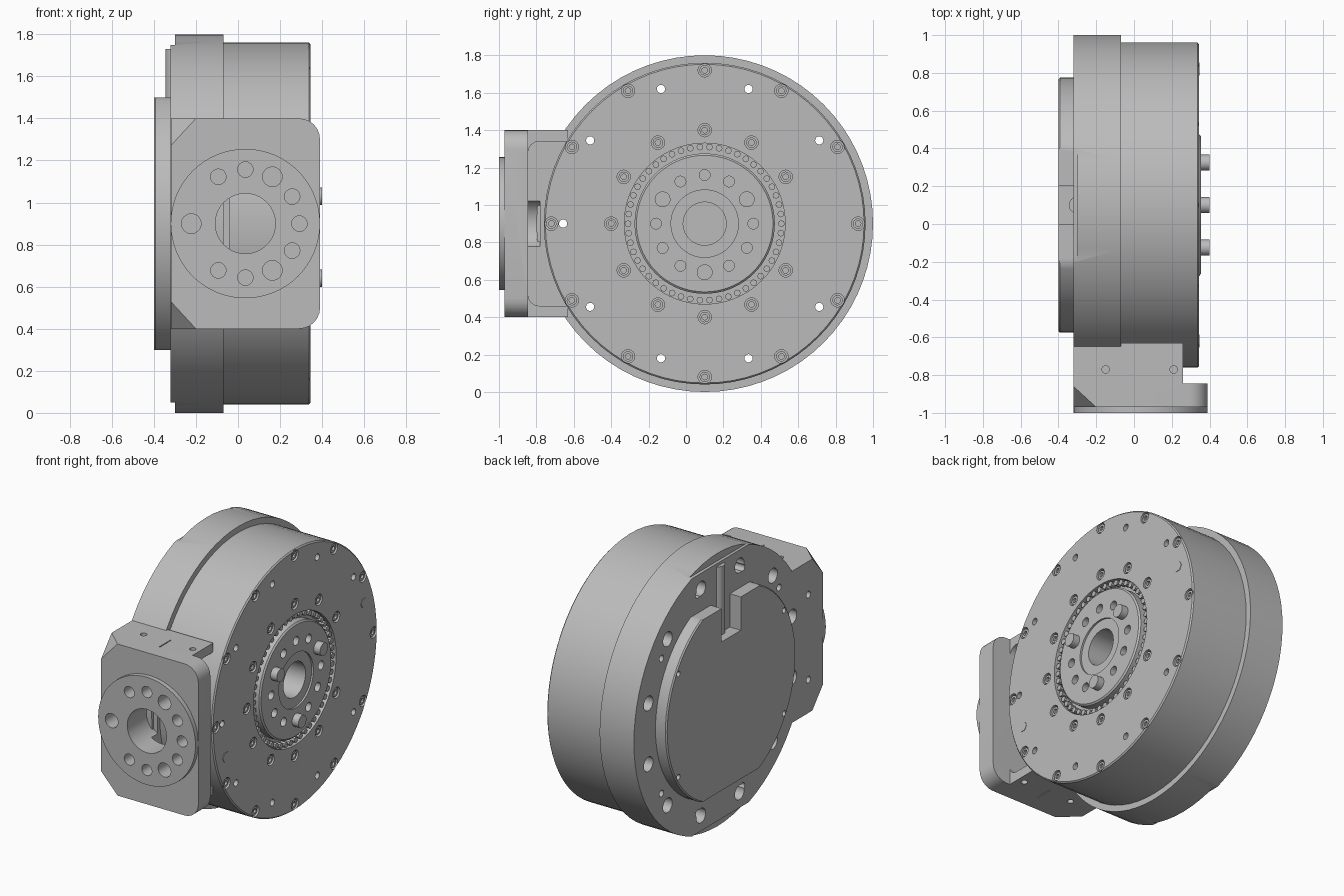
import bpy, bmesh
from math import cos, sin, radians, pi
from mathutils import Matrix, Vector

old = bpy.data.objects.get("Cube")
if old:
    bpy.data.objects.remove(old, do_unlink=True)

grey = bpy.data.materials.new("machined_grey")
grey.use_nodes = True
COLOUR = (0.5, 0.5, 0.5, 1)
grey.diffuse_color = COLOUR
grey.node_tree.nodes["Principled BSDF"].inputs["Base Color"].default_value = COLOUR

CY, CZ = 0.1, 0.9          # main axis, parallel to x
TURN = {"x": Matrix.Rotation(pi / 2, 4, "Y"),
        "y": Matrix.Rotation(-pi / 2, 4, "X"),
        "z": Matrix.Identity(4)}


def polar(r, deg):
    return CY + r * cos(radians(deg)), CZ + r * sin(radians(deg))


def cyl(bm, axis, r, a, b, p, q, sides=16):
    """Cylinder from a to b along an axis; p, q are the other two coordinates."""
    m = (a + b) / 2
    c = {"x": (m, p, q), "y": (p, m, q), "z": (p, q, m)}[axis]
    bmesh.ops.create_cone(bm, cap_ends=True, segments=sides, radius1=r, radius2=r,
                          depth=b - a, matrix=Matrix.Translation(c) @ TURN[axis])


def box(bm, lo, hi):
    lo, hi = Vector(lo), Vector(hi)
    bmesh.ops.create_cube(bm, size=1, matrix=Matrix.Translation((lo + hi) / 2)
                          @ Matrix.Diagonal((*(hi - lo), 1)))


def lathe(bm, profile, p=CY, q=CZ, steps=72):
    """Spin (radius, x) points about an axis parallel to x."""
    vs = [bm.verts.new((x, p + r, q)) for r, x in profile]
    es = [bm.edges.new(pair) for pair in zip(vs, vs[1:])]
    bmesh.ops.spin(bm, geom=vs + es, cent=(0, p, q), axis=(1, 0, 0),
                   angle=2 * pi, steps=steps, use_merge=True)
    bmesh.ops.remove_doubles(bm, verts=bm.verts[:], dist=0.0001)


def finish(bm, name):
    bmesh.ops.recalc_face_normals(bm, faces=bm.faces[:])
    me = bpy.data.meshes.new(name)
    bm.to_mesh(me)
    bm.free()
    ob = bpy.data.objects.new(name, me)
    bpy.context.collection.objects.link(ob)
    me.materials.append(grey)
    return ob


def activate(ob):
    bpy.ops.object.select_all(action="DESELECT")
    ob.select_set(True)
    bpy.context.view_layer.objects.active = ob


def cut(ob, *cutters):
    activate(ob)
    for c in cutters:
        mod = ob.modifiers.new("cut", "BOOLEAN")
        mod.operation, mod.solver, mod.object = "DIFFERENCE", "EXACT", c
        bpy.ops.object.modifier_apply(modifier=mod.name)


# Cutters shared between parts
bm = bmesh.new()
for k in range(1, 10):
    cyl(bm, "x", 0.022, -0.5, 0.5, *polar(0.757, 36 * k))
through_holes = finish(bm, "through_hole_cutter")

bm = bmesh.new()
for k in range(12):
    cyl(bm, "x", 0.048, -0.5, -0.2, *polar(0.775, 15 + 30 * k), 20)
flange_holes = finish(bm, "flange_hole_cutter")

# Main drum with groove, hub face and bore
bm = bmesh.new()
lathe(bm, [(0, -0.08), (0.86, -0.08), (0.86, 0.337), (0.852, 0.345), (0.43, 0.345),
           (0.43, 0.3), (0.375, 0.3), (0.375, 0.345), (0.365, 0.354), (0.18, 0.354),
           (0.18, 0.342), (0.115, 0.342), (0.115, 0.1), (0, 0.1)])
drum = finish(bm, "drum")
screw_spots = [polar(0.82, 30 * k) for k in range(12)]
screw_spots += [polar(0.5, 30 * k) for k in range(1, 12)]
pin_angles = (30, 150, 270)
bm = bmesh.new()
for spot in screw_spots:
    cyl(bm, "x", 0.036, 0.32, 0.4, *spot)
for k in range(12):
    if 30 * k not in pin_angles:
        cyl(bm, "x", 0.029, 0.25, 0.4, *polar(0.26, 30 * k))
face_holes = finish(bm, "face_hole_cutter")
cut(drum, through_holes, face_holes)

# Socket screws sunk in the drum face
bm = bmesh.new()
for spot in screw_spots:
    lathe(bm, [(0, 0.318), (0.028, 0.318), (0.028, 0.338), (0.015, 0.338),
               (0.015, 0.324), (0, 0.324)], *spot, steps=12)
screws = finish(bm, "face_screws")

# Hub pins, hex plugs and bearing rollers
bm = bmesh.new()
for a in pin_angles:
    cyl(bm, "x", 0.042, 0.3, 0.4, *polar(0.26, a), 24)
pins = finish(bm, "hub_pins")
bm = bmesh.new()
for a in (18, 198):
    cyl(bm, "x", 0.034, 0.34, 0.348, *polar(0.757, a), 6)
plugs = finish(bm, "hex_plugs")
bm = bmesh.new()
for k in range(50):
    cyl(bm, "x", 0.018, 0.29, 0.335, *polar(0.41, 7.2 * k), 8)
rollers = finish(bm, "bearing_rollers")

# Flange with a raised pad flattened at top and bottom
bm = bmesh.new()
lathe(bm, [(0, -0.32), (0.9, -0.32), (0.9, -0.07), (0, -0.07)])
flange = finish(bm, "flange")
bm = bmesh.new()
for s in (-1, 1):
    z0, z1 = sorted((CZ + s * 0.85, CZ + s))
    box(bm, (-0.4, -0.6, z0), (-0.3, 0.8, z1))
pad_trim = finish(bm, "pad_trim_cutter")
cut(flange, through_holes, flange_holes, pad_trim)

# Back cover with flats, cable slot and small holes
bm = bmesh.new()
lathe(bm, [(0, -0.4), (0.667, -0.4), (0.675, -0.392), (0.675, -0.31), (0, -0.31)])
cover = finish(bm, "back_cover")
bm = bmesh.new()
for s in (-1, 1):
    z0, z1 = sorted((CZ + s * 0.6, CZ + s))
    box(bm, (-0.5, -0.8, z0), (-0.2, 1, z1))
flats = finish(bm, "flat_cutter")
bm = bmesh.new()
box(bm, (-0.5, CY - 0.1, CZ + 0.38), (-0.2, CY + 0.1, CZ + 0.8))
for s in (-1, 1):
    for t in (-1, 1):
        cyl(bm, "x", 0.018, -0.5, -0.36, CY + s * 0.55, CZ + t * 0.34)
slot = finish(bm, "slot_cutter")
cut(cover, flats, slot)

# Cable rod standing in the slot
bm = bmesh.new()
cyl(bm, "z", 0.045, 1.27, 1.73, -0.3, CY, 24)
rod = finish(bm, "cable_rod")

# Bracket: L-shaped section, two rounded and two truncated corners
bm = bmesh.new()
section = [(-0.319, -0.97), (0.39, -0.97), (0.39, -0.845), (0.26, -0.845),
           (0.26, -0.63), (-0.319, -0.63)]
base = bm.faces.new([bm.verts.new((x, y, 0.4)) for x, y in section])
ext = bmesh.ops.extrude_face_region(bm, geom=[base])
bmesh.ops.translate(bm, vec=(0, 0, 1),
                    verts=[v for v in ext["geom"] if isinstance(v, bmesh.types.BMVert)])
rounded = [e for e in bm.edges if all(v.co.x > 0.38 for v in e.verts)
           and abs(e.verts[0].co.y - e.verts[1].co.y) > 0.1]
bmesh.ops.bevel(bm, geom=rounded, offset=0.1, segments=6, profile=0.5, affect="EDGES")
for s in (-1, 1):
    bmesh.ops.bisect_plane(bm, geom=bm.verts[:] + bm.edges[:] + bm.faces[:],
                           plane_co=(-0.2, -0.97, CZ + s * 0.5),
                           plane_no=(-1 / 0.12, -1 / 0.11, s / 0.13), clear_outer=True)
    bmesh.ops.holes_fill(bm, edges=[e for e in bm.edges if e.is_boundary], sides=0)
bracket = finish(bm, "bracket")

bm = bmesh.new()
box(bm, (-0.04, -0.845, 0.46), (0.5, -0.5, 1.34))
vertical = [e for e in bm.edges if abs(e.verts[0].co.x - e.verts[1].co.x) > 0.1
            and e.verts[0].co.y < -0.8]
bmesh.ops.bevel(bm, geom=vertical, offset=0.06, segments=4, profile=0.5, affect="EDGES")
pocket = finish(bm, "pocket_cutter")

# Front pad, bored together with the bracket
PX = 0.035
bm = bmesh.new()
cyl(bm, "y", 0.355, -1, -0.96, PX, CZ, 64)
front_pad = finish(bm, "front_pad")
bm = bmesh.new()
cyl(bm, "y", 0.143, -1.1, -0.78, PX, CZ, 40)
for a in (0, 30, 60, 90, 120, 180, 240, 270, 300, 330):
    r = 0.047 if a in (60, 180, 300) else 0.037
    cyl(bm, "y", r, -1.1, -0.87, PX + 0.257 * cos(radians(a)),
        CZ + 0.257 * sin(radians(a)), 16)
bores = finish(bm, "front_bore_cutter")
bm = bmesh.new()
for z in (0.4, 1.4):
    for x in (-0.15, 0.21):
        cyl(bm, "z", 0.02, z - 0.04, z + 0.04, x, -0.77)
    box(bm, (0.027, -0.86, z - 0.006), (0.033, -0.74, z + 0.006))
for z in (0.62, 1.18):
    cyl(bm, "x", 0.022, -0.4, -0.25, -0.82, z)
edge_holes = finish(bm, "edge_hole_cutter")
cut(front_pad, bores)
cut(bracket, pocket, bores, edge_holes, through_holes, flange_holes)

for c in (through_holes, flange_holes, face_holes, pad_trim, flats, slot,
          pocket, bores, edge_holes):
    bpy.data.objects.remove(c, do_unlink=True)

# Smooth round walls, sharp edges
for ob in (drum, screws, pins, rollers, flange, cover, rod, bracket, front_pad):
    activate(ob)
    bpy.ops.object.shade_smooth_by_angle(angle=radians(30))
